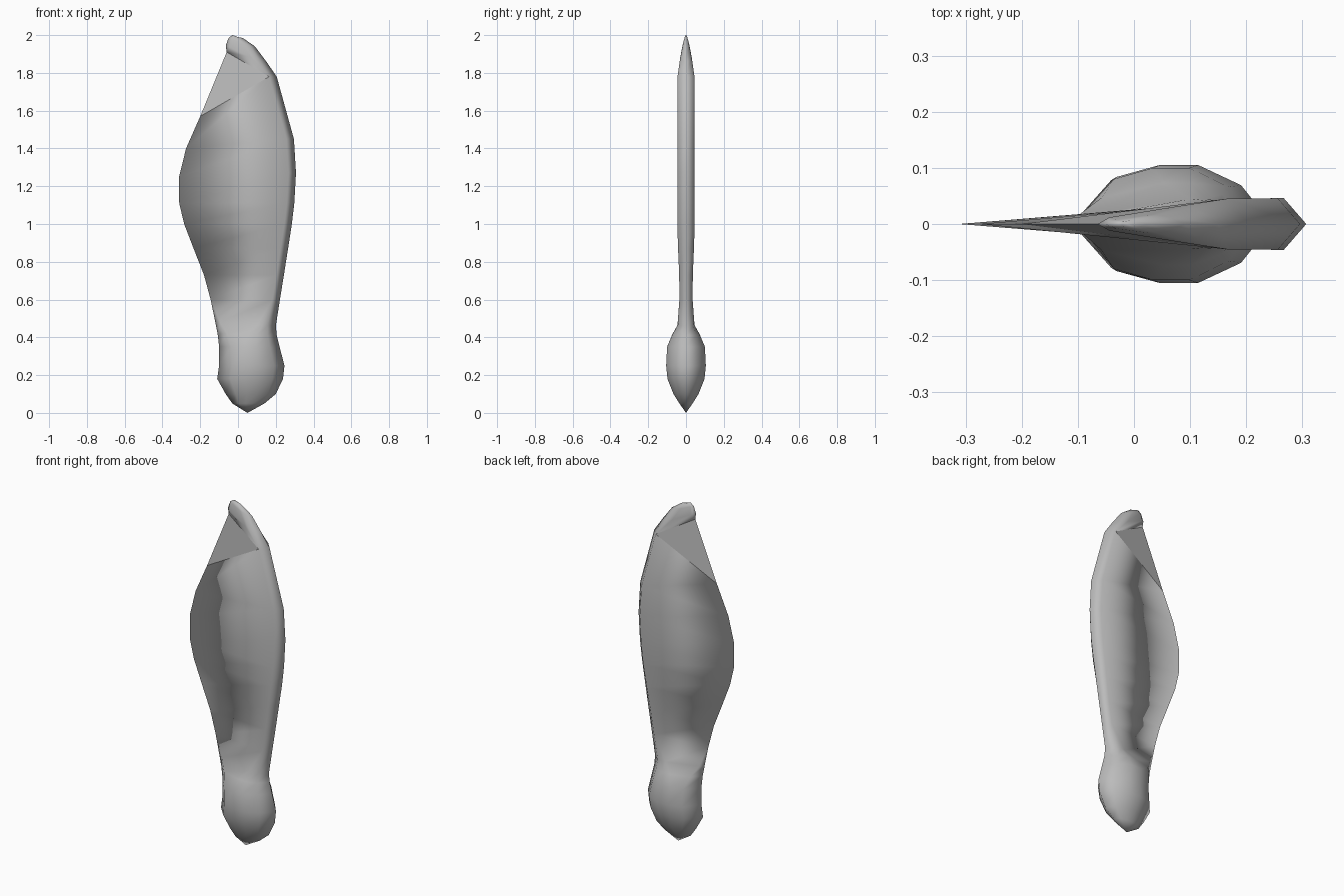
import bpy, bmesh

if "Cube" in bpy.data.objects:
    bpy.data.objects.remove(bpy.data.objects["Cube"])

# Section rows: left z, left x, right z, right x, half thickness, roundness (1 = nut, 0 = blade)
ROWS = [
    (.05, -.03, .05, .14, .035, 1), (.10, -.065, .10, .20, .066, 1),
    (.18, -.11, .18, .238, .098, 1), (.25, -.10, .25, .246, .105, 1),
    (.35, -.10, .35, .22, .10, 1), (.42, -.108, .41, .205, .073, .8),
    (.48, -.12, .46, .20, .045, .4), (.60, -.145, .60, .222, .035, 0),
    (.73, -.18, .73, .243, .036, 0), (.87, -.235, .87, .265, .042, 0),
    (1.0, -.285, 1.0, .285, .046, 0), (1.11, -.311, 1.11, .298, .046, 0),
    (1.25, -.312, 1.27, .307, .046, 0), (1.40, -.275, 1.45, .296, .046, 0),
    (1.57, -.20, 1.78, .205, .045, 0), (1.91, -.06, 1.78, .205, .045, 0),
    (1.945, -.065, 1.86, .15, .030, .5), (1.985, -.05, 1.94, .09, .016, .6),
    (2.0, -.03, 1.985, .025, .006, .8),
]
NUT_U = (0, .2, .42, .62, .84, 1)
NUT_Y = (0, .8, 1, 1, .66, 0)


def section(zl, xl, zr, xr, t, k):
    """Closed loop blending a round nut with a wedge blade, mirrored in y."""
    left, ridge, right = (xl, 0, zl), (xr - .04, t, zr), (xr, 0, zr)
    blade = (left, left, ridge, ridge, ridge, right)
    half = []
    for (bx, by, bz), u, y in zip(blade, NUT_U, NUT_Y):
        nx, nz = xl + (xr - xl) * u, zl + (zr - zl) * u
        half.append((bx + (nx - bx) * k, -(by + (t * y - by) * k), bz + (nz - bz) * k))
    return half + [(x, -y, z) for x, y, z in half[4:0:-1]]


# Winged seed: nut, blade, ridge and folded tip lofted as one skin
bm = bmesh.new()
loops = [[bm.verts.new(p) for p in section(*r)] for r in ROWS]
n = len(loops[0])
for a, b in zip(loops, loops[1:]):
    for i in range(n):
        j = (i + 1) % n
        bm.faces.new((a[i], a[j], b[j], b[i]))

# Pointed base and closed tip, then collapse the unused blade points
base = bm.verts.new((.05, 0, 0))
for i in range(n):
    bm.faces.new((base, loops[0][(i + 1) % n], loops[0][i]))
bm.faces.new(loops[-1])
bmesh.ops.remove_doubles(bm, verts=bm.verts, dist=.0001)
bmesh.ops.recalc_face_normals(bm, faces=bm.faces)

# Smooth skin, with the folded triangle below the tip kept flat and crisp
for f in bm.faces:
    f.smooth = True
for f in bm.faces:
    c = f.calc_center_median()
    if 1.7 < c.z < 1.8 and c.x < .05:
        f.smooth = False
        for e in f.edges:
            e.smooth = False

mesh = bpy.data.meshes.new("winged_seed")
bm.to_mesh(mesh)
bm.free()
seed = bpy.data.objects.new("winged_seed", mesh)
bpy.context.collection.objects.link(seed)

# Dull grey husk
husk = bpy.data.materials.new("husk")
husk.diffuse_color = (.5, .5, .5, 1)
husk.use_nodes = True
husk.node_tree.nodes["Principled BSDF"].inputs["Base Color"].default_value = husk.diffuse_color
mesh.materials.append(husk)
